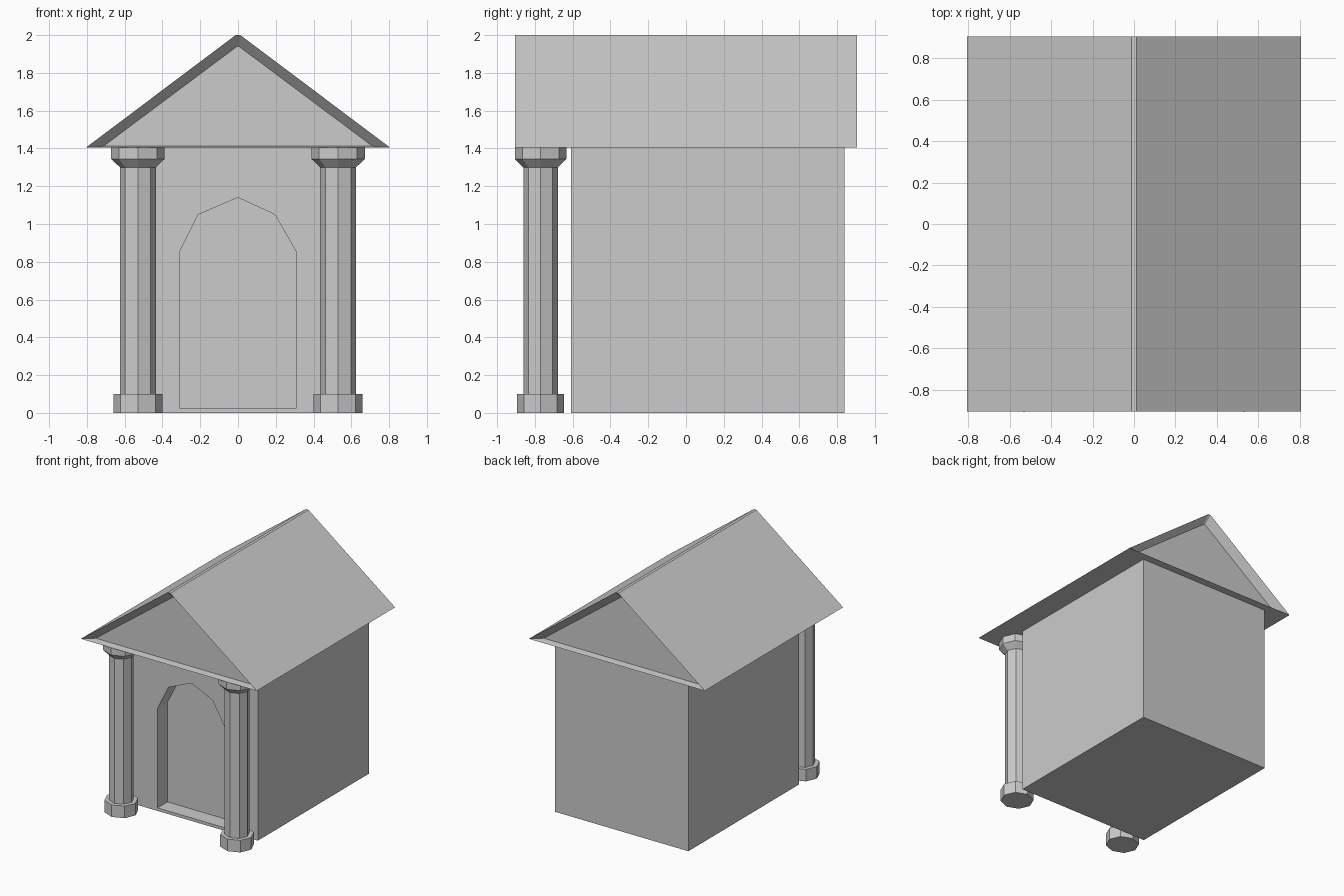
import bpy, bmesh, math

if "Cube" in bpy.data.objects:
    bpy.data.objects.remove(bpy.data.objects["Cube"])


def loft(name, rings):
    """Skin a stack of equal-length rings and cap both ends."""
    bm = bmesh.new()
    loops = [[bm.verts.new(p) for p in ring] for ring in rings]
    n = len(loops[0])
    for a, b in zip(loops, loops[1:]):
        for i in range(n):
            j = (i + 1) % n
            bm.faces.new((a[i], a[j], b[j], b[i]))
    bm.faces.new(loops[0])
    bm.faces.new(loops[-1])
    bmesh.ops.recalc_face_normals(bm, faces=bm.faces[:])
    mesh = bpy.data.meshes.new(name)
    bm.to_mesh(mesh)
    bm.free()
    obj = bpy.data.objects.new(name, mesh)
    bpy.context.collection.objects.link(obj)
    return obj


def section(profile, y):
    return [(x, y, z) for x, z in profile]


# Walls: a plain box
wall = [(-0.61, 0), (0.61, 0), (0.61, 1.405), (-0.61, 1.405)]
body = loft("walls", [section(wall, -0.61), section(wall, 0.84)])

# Arched doorway recessed into the front wall
arch = [(-0.31, 0.025), (0.31, 0.025), (0.31, 0.85), (0.195, 1.05),
        (0, 1.14), (-0.21, 1.05), (-0.31, 0.85)]
cutter = loft("doorway_cutter", [section(arch, -0.8), section(arch, -0.48)])
cutter.hide_render = True
cutter.hide_viewport = True
cut = body.modifiers.new("doorway", 'BOOLEAN')
cut.operation = 'DIFFERENCE'
cut.solver = 'EXACT'
cut.object = cutter

# Roof: prism with narrow flat ridge and sunken gables at both ends
outer = [(-0.805, 1.405), (0.805, 1.405), (0.012, 2.0), (-0.012, 2.0)]
inner = [(-0.712, 1.412), (0.712, 1.412), (0.005, 1.94), (-0.005, 1.94)]
loft("roof", [section(inner, -0.845), section(outer, -0.905),
              section(outer, 0.905), section(inner, 0.845)])

# Columns: eight-sided plinth, shaft and flared capital
profile = [(0.13, 0), (0.13, 0.1), (0.095, 0.1), (0.095, 1.3),
           (0.142, 1.345), (0.142, 1.405)]
for side, label in ((-1, "left"), (1, "right")):
    rings = [[(side * 0.53 + r * math.cos(k * math.pi / 4),
               -0.77 + 0.96 * r * math.sin(k * math.pi / 4), z)
              for k in range(8)] for r, z in profile]
    loft(label + "_column", rings)
